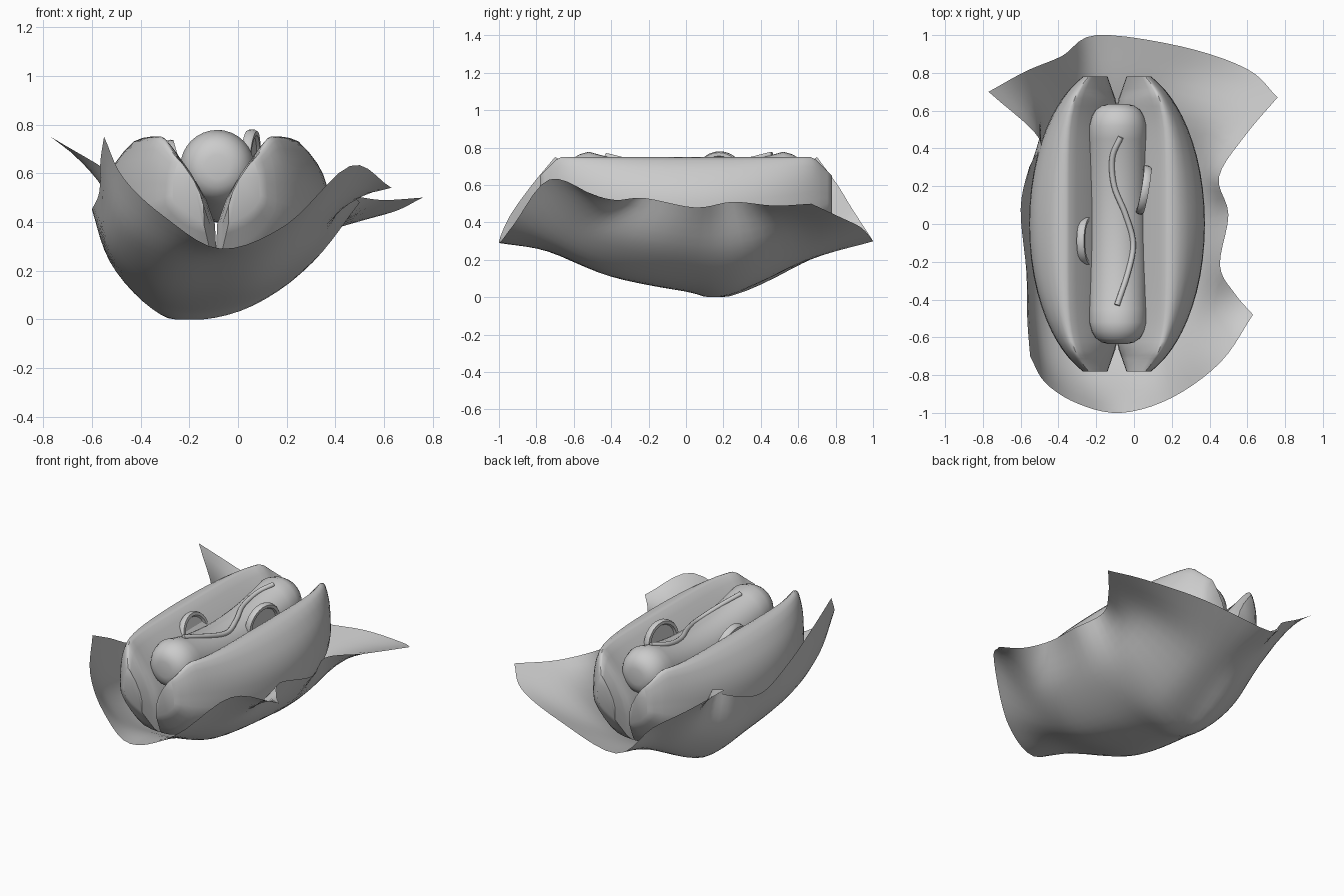
import bpy, bmesh, math
from mathutils import Vector, Matrix

if "Cube" in bpy.data.objects:
    bpy.data.objects.remove(bpy.data.objects["Cube"])

CX = -0.09  # centre line of the bun


def finish(bm, name, angle=40):
    bmesh.ops.recalc_face_normals(bm, faces=bm.faces)
    me = bpy.data.meshes.new(name)
    bm.to_mesh(me)
    bm.free()
    ob = bpy.data.objects.new(name, me)
    bpy.context.collection.objects.link(ob)
    bpy.ops.object.select_all(action='DESELECT')
    ob.select_set(True)
    bpy.context.view_layer.objects.active = ob
    bpy.ops.object.shade_smooth_by_angle(angle=math.radians(angle))
    return ob


def loft(name, rings, closed=True, angle=40):
    bm = bmesh.new()
    vs = [[bm.verts.new(p) for p in r] for r in rings]
    n = len(vs[0])
    for a, b in zip(vs, vs[1:]):
        for i in range(n if closed else n - 1):
            j = (i + 1) % n
            bm.faces.new((a[i], a[j], b[j], b[i]))
    if closed:
        bm.faces.new(vs[0])
        bm.faces.new(vs[-1])
    return finish(bm, name, angle)


def spline(pts, steps):
    """Smooth curve through the given points."""
    P = [Vector(p) for p in pts]
    P = [2 * P[0] - P[1]] + P + [2 * P[-1] - P[-2]]
    out = []
    for i in range(1, len(P) - 2):
        a, b, c, d = P[i - 1:i + 3]
        for k in range(steps):
            t = k / steps
            out.append(0.5 * (2 * b + (c - a) * t + (2 * a - 5 * b + 4 * c - d) * t * t
                              + (3 * b - a - 3 * c + d) * t ** 3))
    return out + [P[-2]]


# Paper wrapper: coarse rows front to back, smoothed in both directions
rows = [
    [(-.55, -.70, .75), (-.47, -.84, .58), (-.30, -.95, .42), (-.07, -1.0, .29),
     (.20, -.92, .39), (.46, -.73, .63), (.63, -.48, .54)],
    [(-.565, -.50, .65), (-.50, -.65, .40), (-.32, -.72, .27), (-.10, -.74, .245),
     (.12, -.70, .27), (.33, -.58, .40), (.535, -.37, .52)],
    [(-.57, -.25, .52), (-.53, -.36, .30), (-.36, -.40, .14), (-.13, -.40, .11),
     (.10, -.40, .14), (.33, -.36, .31), (.455, -.22, .53)],
    [(-.60, .08, .45), (-.53, .03, .25), (-.37, .0, .08), (-.17, .0, .03),
     (.07, .0, .08), (.31, .0, .24), (.50, .05, .48)],
    [(-.555, .30, .50), (-.52, .30, .25), (-.34, .28, .045), (-.19, .22, .005),
     (.06, .28, .065), (.31, .30, .25), (.45, .25, .51)],
    [(-.50, .45, .58), (-.48, .58, .38), (-.33, .64, .22), (-.15, .66, .20),
     (.08, .65, .23), (.36, .60, .36), (.59, .47, .49)],
    [(-.77, .70, .75), (-.57, .81, .60), (-.38, .89, .47), (-.20, 1.0, .30),
     (.25, .94, .37), (.60, .82, .43), (.76, .67, .50)],
]
across = [spline(r, 5) for r in rows]
along = [spline(c, 5) for c in zip(*across)]
for c in along:
    for p in c:
        p.z = max(p.z, 0)
        p.y = max(-1, min(1, p.y))
loft("paper_wrapper", along, closed=False, angle=60)


# Bun halves: sections lofted along y, mirrored about the bun centre line
def bun_section(y, side):
    e = abs(y) / 0.78
    w = 0.465 * math.sqrt(1 - (y / 0.845) ** 2)
    r = 0.27 - 0.12 * e ** 6
    tip = max(0, (abs(y) - 0.68) / 0.10)
    top = 0.75 - 0.10 * tip
    low = 0.10 + 0.18 * e * e + 0.11 * tip
    hinge = 0.05 * max(0, (abs(y) - 0.64) / 0.14)
    base = max(0.29, low + 0.03)
    h = top - base
    # cut face from the hinge up to the rounded rim
    pts = [(hinge + (r - hinge) * f, base + g * h)
           for f, g in ((0, 0), (.02, .22), (.17, .44), (.43, .67), (.80, .91), (.94, .985))]
    # outer crust back down to the hinge
    crust = [(r, top)]
    crust += [(r + (w - r) * f, low + (top - low) * g)
              for f, g in ((.35, .97), (.75, .83), (.94, .70), (1, .56), (.93, .36))]
    crust += [(w * .72, low + (top - low) * .16), (w * .40, low + .015), (hinge, low)]
    pts += [(p.x, p.y) for p in spline(crust, 2)]
    return [(CX + side * u, y, z) for u, z in pts]


ys = [0.72 * math.sin(math.pi / 2 * k / 12) for k in range(-12, 13)]
ys = [-.78, -.755] + ys + [.755, .78]
for side, name in ((-1, "bun_left"), (1, "bun_right")):
    loft(name, [bun_section(y, side) for y in ys], angle=45)

# Sausage: round bar with softened ends, curving upward at both ends
R = 0.152


def lift(y):
    return 0.55 + 0.28 * y * y


prof = [(-.635, .05), (-.627, .085), (-.605, .117), (-.57, .138), (-.52, R)]
prof += [(-.45 + .09 * k, R) for k in range(11)]
prof += [(-y, r) for y, r in reversed(prof[:5])]
rings = []
for y, r in prof:
    rings.append([(CX + 0.005 + r * math.cos(a), y, lift(max(-.52, min(.52, y))) + r * math.sin(a))
                  for a in (2 * math.pi * i / 32 for i in range(32))])
loft("sausage", rings)

# Sauce: thin wavy bead lying on the sausage
path = spline([(-.07, .46, 0), (-.115, .35, 0), (-.105, .20, 0), (-.045, .05, 0),
               (-.005, -.10, 0), (-.03, -.25, 0), (-.09, -.43, 0)], 6)
cu = bpy.data.curves.new("sauce", 'CURVE')
cu.dimensions = '3D'
cu.bevel_depth = 0.015
cu.bevel_resolution = 3
cu.use_fill_caps = True
sp = cu.splines.new('POLY')
sp.points.add(len(path) - 1)
for q, p in zip(sp.points, path):
    dx = p.x - CX - 0.005
    q.co = (p.x, p.y, lift(p.y) + math.sqrt(R * R - dx * dx) + 0.003, 1)
bpy.context.collection.objects.link(bpy.data.objects.new("sauce", cu))


# Vegetable slices: rimmed discs tucked between sausage and bun
def slice_disc(name, loc, lean, yaw, radius):
    t = 0.02
    prof = [(.005, -t * .4), (.76, -t * .4), (.82, -t), (.96, -t), (1, -t * .5),
            (1, t * .5), (.96, t), (.82, t), (.76, t * .4), (.005, t * .4)]
    n = 28
    m = Matrix.Translation(loc) @ Matrix.Rotation(math.radians(yaw), 4, 'Z') \
        @ Matrix.Rotation(math.radians(lean), 4, 'Y')
    loft(name, [[m @ Vector((x, r * radius * math.cos(2 * math.pi * i / n),
                             r * radius * math.sin(2 * math.pi * i / n))) for i in range(n)]
                for r, x in prof])


slice_disc("slice_left", (-.25, -.09, .61), -16, 0, .13)
slice_disc("slice_right", (.05, .18, .65), 4, -10, .13)
